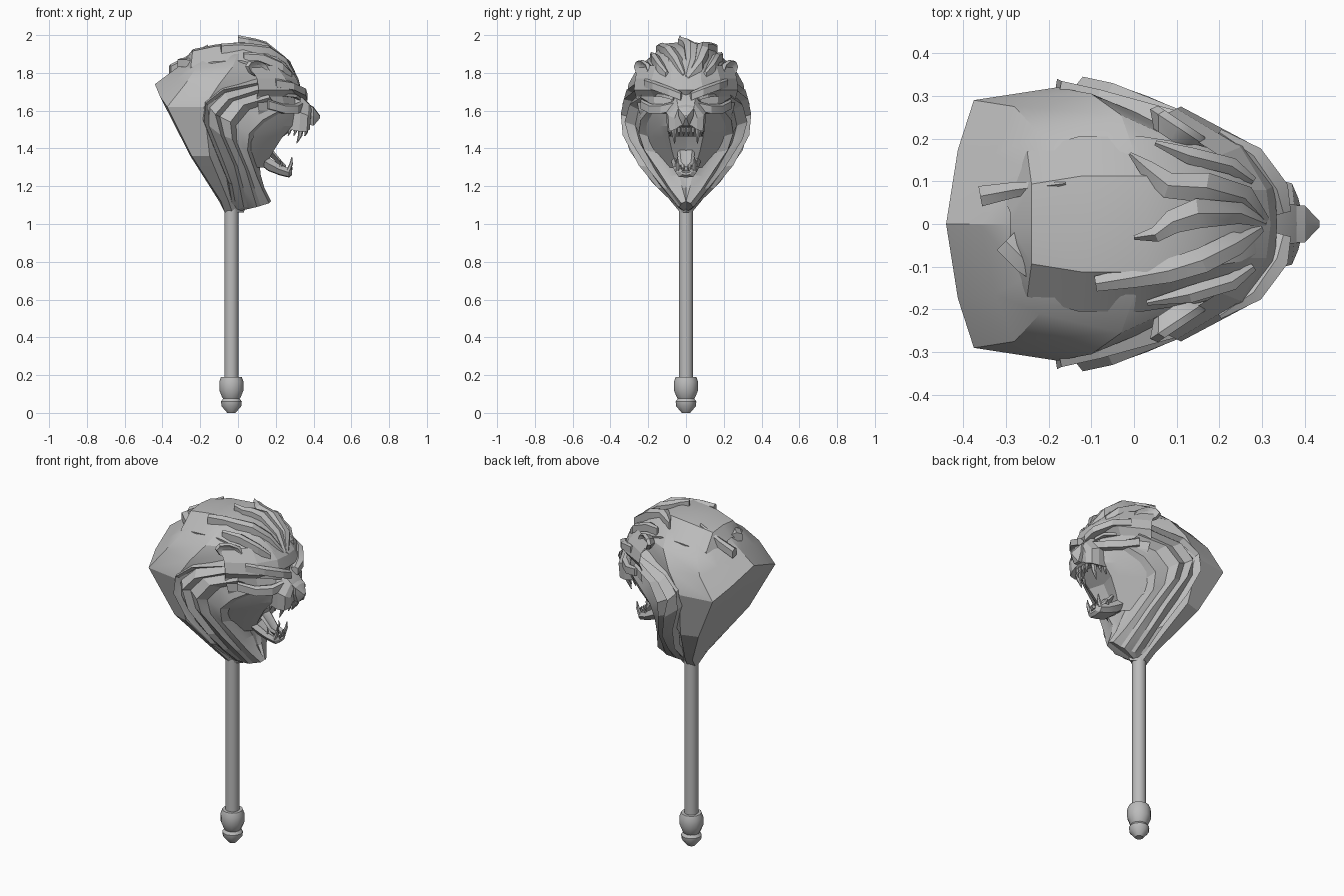
import bpy, bmesh, math
from mathutils import Vector

cube = bpy.data.objects.get("Cube")
if cube:
    bpy.data.objects.remove(cube, do_unlink=True)

metal = bpy.data.materials.new("grey metal")
metal.use_nodes = True
metal.diffuse_color = (0.5, 0.5, 0.5, 1)
metal.node_tree.nodes["Principled BSDF"].inputs["Base Color"].default_value = (0.5, 0.5, 0.5, 1)


def finish(name, bm, smooth=25):
    bmesh.ops.remove_doubles(bm, verts=bm.verts, dist=0.0005)
    bmesh.ops.recalc_face_normals(bm, faces=bm.faces)
    me = bpy.data.meshes.new(name)
    bm.to_mesh(me)
    bm.free()
    me.materials.append(metal)
    ob = bpy.data.objects.new(name, me)
    bpy.context.collection.objects.link(ob)
    bpy.ops.object.select_all(action="DESELECT")
    ob.select_set(True)
    bpy.context.view_layer.objects.active = ob
    bpy.ops.object.shade_smooth_by_angle(angle=math.radians(smooth))
    return ob


def loft(name, rows, mirror=True, loop=False, caps=False, smooth=25):
    """Skin rows of points; optionally mirror in y, close each row, cap the ends."""
    bm = bmesh.new()
    for s in ((1, -1) if mirror else (1,)):
        grid = [[bm.verts.new((p[0], p[1] * s, p[2])) for p in r] for r in rows]
        n = len(rows[0])
        for a, b in zip(grid, grid[1:]):
            for i in range(n if loop else n - 1):
                j = (i + 1) % n
                bm.faces.new((a[i], a[j], b[j], b[i]))
        if caps:
            bm.faces.new(grid[0])
            bm.faces.new(grid[-1])
    return finish(name, bm, smooth)


def lock(name, path, height=0.04, mirror=False):
    """Tapered strand with a raised ridge; path entries are x, y, z, half width."""
    rows = []
    for i, (x, y, z, w) in enumerate(path):
        a, b = path[max(i - 1, 0)], path[min(i + 1, len(path) - 1)]
        d = Vector((b[0] - a[0], b[1] - a[1], 0)).normalized()
        side = Vector((-d.y, d.x, 0)) * w
        p = Vector((x, y, z))
        drop = Vector((0, 0, height))
        rows.append([p + side - drop, p + side - drop * 0.2, p, p - side - drop * 0.2, p - side - drop])
    return loft(name, rows, mirror, True, True)


def cone(name, base, tip, r):
    """Curved-looking tooth on both sides."""
    base, tip = Vector(base), Vector(tip)
    ring = lambda c, q: [c + Vector((q * math.cos(a), q * math.sin(a), 0))
                         for a in (k * math.pi / 3 for k in range(6))]
    mid = base.lerp(tip, 0.5) + Vector((0.006, 0, 0))
    return loft(name, [ring(base, r), ring(mid, r * 0.7), ring(tip, 0.002)], True, True, True)


def lathe(name, profile, sides, cx, smooth):
    rows = [[(cx + r * math.cos(k * math.tau / sides), r * math.sin(k * math.tau / sides), z)
             for k in range(sides)] for r, z in profile]
    return loft(name, rows, False, True, True, smooth)


# Handle and pommel
lathe("handle", [(0.037, 0.18), (0.037, 1.09)], 16, -0.035, 40)
lathe("pommel", [(0.022, 0), (0.052, 0.035), (0.055, 0.06), (0.044, 0.075), (0.05, 0.085),
                 (0.064, 0.12), (0.064, 0.165), (0.055, 0.19), (0.036, 0.19)], 12, -0.035, 35)

# Skull: back centre x, z, then level z, back corner, widest point, front point
skull = [(-0.07, 1.06, 1.06, -0.07, 0.015, -0.03, 0.03, 0.0, 0.02),
         (-0.10, 1.12, 1.12, -0.09, 0.07, -0.05, 0.08, 0.02, 0.03),
         (-0.25, 1.36, 1.36, -0.245, 0.235, -0.15, 0.265, 0.02, 0.1),
         (-0.44, 1.74, 1.62, -0.375, 0.29, -0.18, 0.32, 0.12, 0.2),
         (-0.36, 1.80, 1.74, -0.28, 0.275, -0.10, 0.305, 0.15, 0.2),
         (-0.28, 1.86, 1.83, -0.22, 0.21, -0.03, 0.255, 0.2, 0.15),
         (-0.20, 1.91, 1.90, -0.15, 0.13, 0.0, 0.17, 0.15, 0.08),
         (0.0, 1.94, 1.94, 0.0, 0.03, 0.02, 0.03, 0.05, 0.02)]
loft("skull", [[(xb, 0, zb), ((xb + xc) / 2 - (0.005 if z > 1.3 else 0), yc * 0.6, zb * 0.45 + z * 0.55),
                (xc, yc, z), (xm, ym, z), (xf, yf, z), (xf + 0.03, 0, z)]
               for xb, zb, z, xc, yc, xm, ym, xf, yf in skull])

# Crown cap: x, top z, half width, side z
crown = [(-0.29, 1.86, 0.05, 1.83), (-0.24, 1.925, 0.17, 1.83), (-0.12, 1.95, 0.205, 1.86),
         (0.03, 1.965, 0.205, 1.865), (0.16, 1.925, 0.185, 1.83), (0.25, 1.86, 0.16, 1.77),
         (0.31, 1.77, 0.1, 1.73)]
loft("crown", [[(x, 0, zt), (x, w * 0.55, zt * 0.9 + zs * 0.1), (x - 0.01, w, zs), (x - 0.03, w * 0.95, zs - 0.05)]
               for x, zt, w, zs in crown])

# Mane: ridge lines run from the temple down to the throat
ridges = [
    [(.12, .26, 1.75), (-.08, .315, 1.71), (-.17, .335, 1.64), (-.18, .34, 1.54), (-.12, .30, 1.39), (-.05, .18, 1.22), (-.03, .05, 1.1)],
    [(.14, .255, 1.72), (-.05, .33, 1.66), (-.12, .345, 1.58), (-.09, .335, 1.47), (-.02, .25, 1.31), (.01, .15, 1.19), (.03, .045, 1.09)],
    [(.17, .24, 1.67), (.03, .30, 1.63), (-.04, .325, 1.54), (-.03, .30, 1.45), (.04, .20, 1.29), (.07, .12, 1.19), (.1, .04, 1.09)],
    [(.22, .20, 1.60), (.13, .24, 1.55), (.06, .25, 1.48), (.05, .22, 1.39), (.1, .125, 1.25), (.13, .08, 1.18), (.165, .025, 1.11)],
    [(.22, .13, 1.52), (.16, .15, 1.48), (.11, .14, 1.42), (.11, .10, 1.36), (.12, .035, 1.26), (.14, .02, 1.19), (.175, 0, 1.12)]]
root = Vector((-0.03, 0, 1.06))
rows = [[Vector((x - 0.01, y * 0.82, z + 0.02)) for x, y, z in ridges[0]] + [root]]
for k, line in enumerate(ridges):
    rows.append([Vector(p) for p in line] + [root])
    if k < 4:
        valley = []
        for p, q in zip(line, ridges[k + 1]):
            v = Vector(p).lerp(Vector(q), 0.3)
            v.y *= 0.89
            valley.append(v)
        rows.append(valley + [root])
rows.append([Vector((p.x - 0.01, 0, p.z)) for p in rows[-1]])
loft("mane", rows, smooth=20)

# Face: z, then four x, y points from the centre outwards
face = [(1.84, .26, 0, .25, .08, .20, .16, .06, .25),
        (1.77, .32, 0, .31, .08, .25, .18, .10, .27),
        (1.71, .335, 0, .33, .09, .27, .19, .11, .275),
        (1.675, .33, 0, .295, .07, .235, .17, .10, .265),
        (1.60, .33, 0, .315, .09, .25, .165, .11, .25),
        (1.52, .32, 0, .29, .095, .235, .14, .10, .22),
        (1.46, .21, 0, .235, .09, .21, .12, .08, .20),
        (1.39, .17, 0, .19, .075, .15, .11, .05, .18),
        (1.30, .13, 0, .14, .05, .11, .08, .03, .13)]
loft("face", [[(r[i], r[i + 1], r[0]) for i in (1, 3, 5, 7)] for r in face], smooth=15)

# Muzzle: x, bridge z, bridge half width, lip half width, cheek z, lip z
muzzle = [(.28, 1.72, .045, .10, 1.60, 1.50), (.335, 1.675, .05, .105, 1.59, 1.49),
          (.375, 1.635, .045, .095, 1.575, 1.49), (.39, 1.615, .04, .06, 1.56, 1.50)]
loft("muzzle", [[(x, 0, zt + 0.005), (x, w, zt), (x - 0.005, lw, zc), (x - 0.01, lw * 0.95, zl),
                 (x - 0.015, lw * 0.5, zl + 0.02), (x - 0.015, 0, zl + 0.025)]
                for x, zt, w, lw, zc, zl in muzzle], caps=True, smooth=15)
loft("nose", [[(x, 0, t), (x, w, t - 0.005), (x, w * 0.9, (t + b) / 2), (x, w * 0.4, b), (x, 0, b)]
              for x, t, w, b in ((.36, 1.645, .045, 1.53), (.40, 1.62, .043, 1.52), (.434, 1.575, .008, 1.56))],
     caps=True, smooth=15)

# Brows, eyes and cheek folds
lock("brow", [(.35, .025, 1.70, .018), (.335, .08, 1.725, .028), (.28, .16, 1.755, .024), (.2, .215, 1.77, .008)], .045, True)
lock("eye", [(.325, .065, 1.675, .006), (.30, .11, 1.69, .012), (.25, .155, 1.695, .005)], .02, True)
lock("cheek_fold", [(.335, .06, 1.65, .012), (.30, .12, 1.635, .024), (.24, .18, 1.635, .02), (.16, .235, 1.66, .008)], .05, True)

# Lower jaw, tongue and teeth; jaw rows: x, rim z, half width, bottom z
jaw = [(.09, 1.40, .085, 1.34), (.16, 1.355, .075, 1.285), (.22, 1.315, .064, 1.262),
       (.27, 1.295, .055, 1.25), (.285, 1.29, .03, 1.262)]
loft("lower_jaw", [[(x, 0, t - 0.02), (x, w * 0.65, t - 0.015), (x, w * 0.85, t), (x, w, (t + b) / 2),
                    (x, w * 0.7, b), (x, 0, b - 0.004)] for x, t, w, b in jaw], caps=True)
loft("tongue", [[(x, 0, z), (x, w * 0.7, z + 0.01), (x, w, z - 0.005), (x, 0, z - 0.035)]
                for x, w, z in ((.13, .045, 1.42), (.19, .045, 1.375), (.235, .038, 1.32), (.255, .015, 1.30))], caps=True)
cone("upper_fang", (.335, .065, 1.51), (.31, .06, 1.425), .017)
cone("lower_fang", (.265, .042, 1.28), (.285, .045, 1.355), .014)
for i, (x, y) in enumerate(((.36, .013), (.357, .037), (.30, .082), (.27, .085))):
    cone("upper_tooth_%d" % i, (x, y, 1.51), (x - 0.005, y, 1.465), .011)
for i, (x, y, z) in enumerate(((.278, .01, 1.28), (.275, .026, 1.28), (.225, .053, 1.305))):
    cone("lower_tooth_%d" % i, (x, y, z), (x, y, z + 0.035), .008)

# Ears: flattened hollow leaves leaning outwards
ear = []
for d, r in ((-0.03, 0.6), (0.005, 1.0), (0.022, 0.85), (0.008, 0.45)):
    ring = []
    for k in range(8):
        a = k * math.tau / 8
        u, v = 0.078 * r * math.cos(a), 0.046 * r * math.sin(a)
        ring.append((.10 + u * 0.83 + d * 0.5, .222 - u * 0.55 + d * 0.83, 1.823 - u * 0.15 + v))
    ear.append(ring)
loft("ear", ear, True, True, True, 35)

# Swept locks on the crown
lock("lock_left", [(.31, .005, 1.785, .01), (.26, .06, 1.875, .03), (.17, .085, 1.945, .035),
                   (.08, .09, 1.965, .03), (.03, .13, 1.962, .02), (-.01, .165, 1.95, .004)], .06)
lock("lock_middle", [(.31, 0, 1.79, .008), (.25, .025, 1.885, .025), (.15, .025, 1.965, .035),
                     (.09, .005, 1.982, .028), (.05, -.025, 1.99, .018), (0, -.032, 2.0, .005)], .06)
lock("lock_right", [(.30, -.008, 1.80, .01), (.24, -.045, 1.89, .028), (.16, -.085, 1.945, .03),
                    (.08, -.11, 1.955, .028), (0, -.125, 1.96, .024), (-.09, -.14, 1.955, .018)], .06)
lock("lock_temple_left", [(.28, .10, 1.81, .01), (.23, .135, 1.86, .02), (.13, .16, 1.905, .02), (.05, .19, 1.91, .006)], .05)
lock("lock_temple_right", [(.28, -.10, 1.81, .01), (.23, -.135, 1.86, .02), (.13, -.165, 1.905, .02), (.03, -.185, 1.91, .006)], .05)

# Tufts at the back of the crown
lock("back_tuft_left", [(-.36, .065, 1.845, .024), (-.28, .08, 1.885, .018), (-.16, .095, 1.95, .003)], .05)
lock("back_tuft_right", [(-.30, -.04, 1.88, .03), (-.25, -.09, 1.88, .03), (-.20, -.14, 1.86, .014)], .05)
